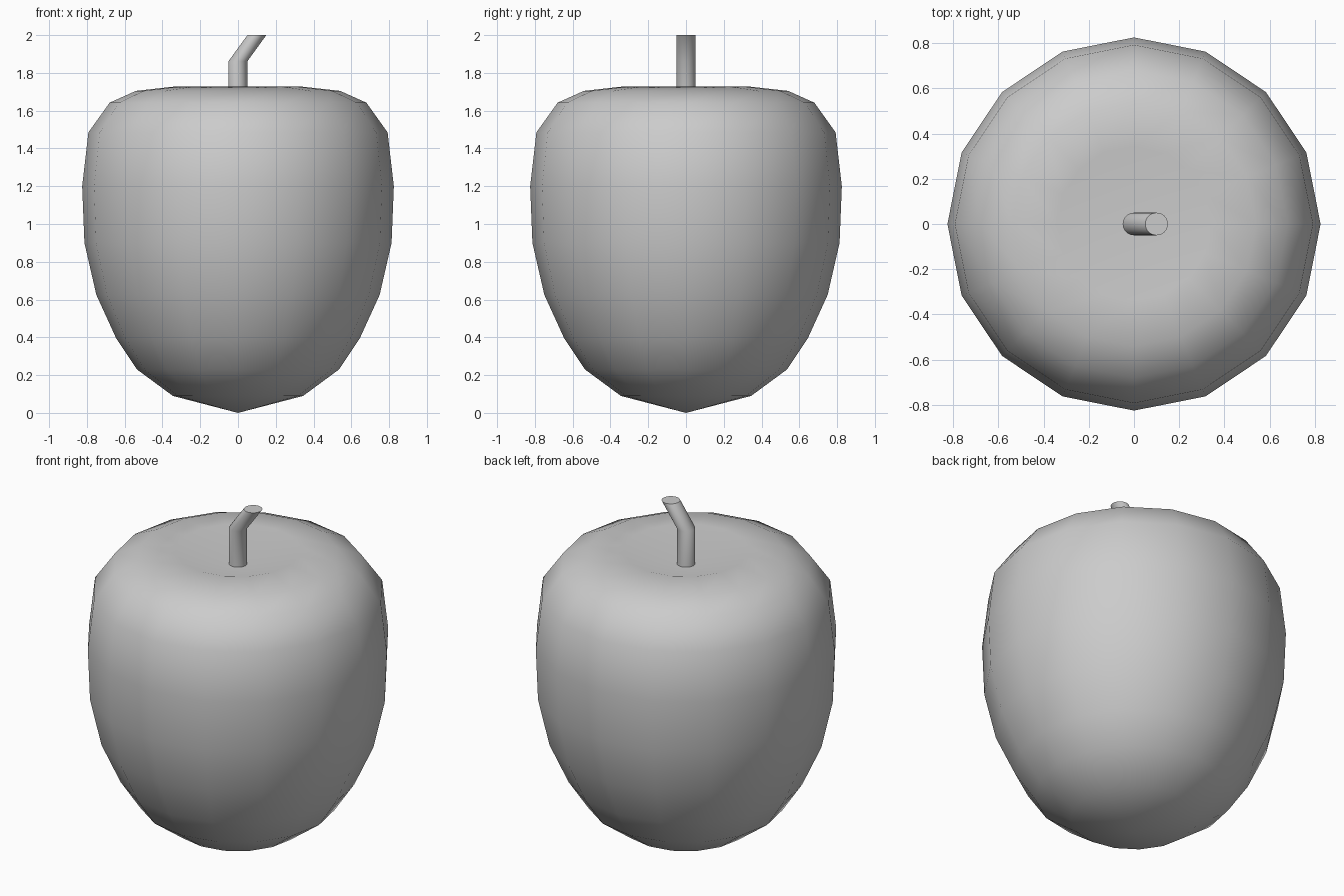
import bpy, bmesh
from math import cos, sin, tau

if "Cube" in bpy.data.objects:
    bpy.data.objects.remove(bpy.data.objects["Cube"])


def loft(name, rings, sides):
    """Stack horizontal rings (x offset, radius, z); radius 0 makes a pole, open ends are capped."""
    bm = bmesh.new()
    loops = []
    for ox, r, z in rings:
        n = sides if r > 0 else 1
        loops.append([bm.verts.new((ox + r * cos(tau * i / sides), r * sin(tau * i / sides), z))
                      for i in range(n)])
    for a, b in zip(loops, loops[1:]):
        for i in range(sides):
            j = (i + 1) % sides
            if len(a) == 1:
                bm.faces.new((a[0], b[j], b[i]))
            elif len(b) == 1:
                bm.faces.new((a[i], a[j], b[0]))
            else:
                bm.faces.new((a[i], a[j], b[j], b[i]))
    for end in (loops[0], loops[-1]):
        if len(end) > 1:
            bm.faces.new(end)
    bmesh.ops.recalc_face_normals(bm, faces=bm.faces[:])
    mesh = bpy.data.meshes.new(name)
    bm.to_mesh(mesh)
    bm.free()
    obj = bpy.data.objects.new(name, mesh)
    bpy.context.collection.objects.link(obj)
    return obj


# Fruit body: 16-sided lathe with a pointed base and a dimpled top
profile = [(0, 0), (0.345, 0.09), (0.535, 0.23), (0.645, 0.395), (0.75, 0.625),
           (0.813, 0.9), (0.825, 1.2), (0.792, 1.485), (0.68, 1.642),
           (0.54, 1.705), (0.34, 1.727), (0, 1.635)]
body = loft("fruit_body", [(0, r, z) for r, z in profile], 16)
body.data.shade_smooth()

# Stem: upright below, leaning to the right above the bend
stem = loft("stem", [(0, 0.05, 1.6), (0, 0.05, 1.862), (0.1, 0.05, 2.0)], 32)
bpy.context.view_layer.objects.active = stem
stem.select_set(True)
bpy.ops.object.shade_smooth_by_angle(angle=0.75)
